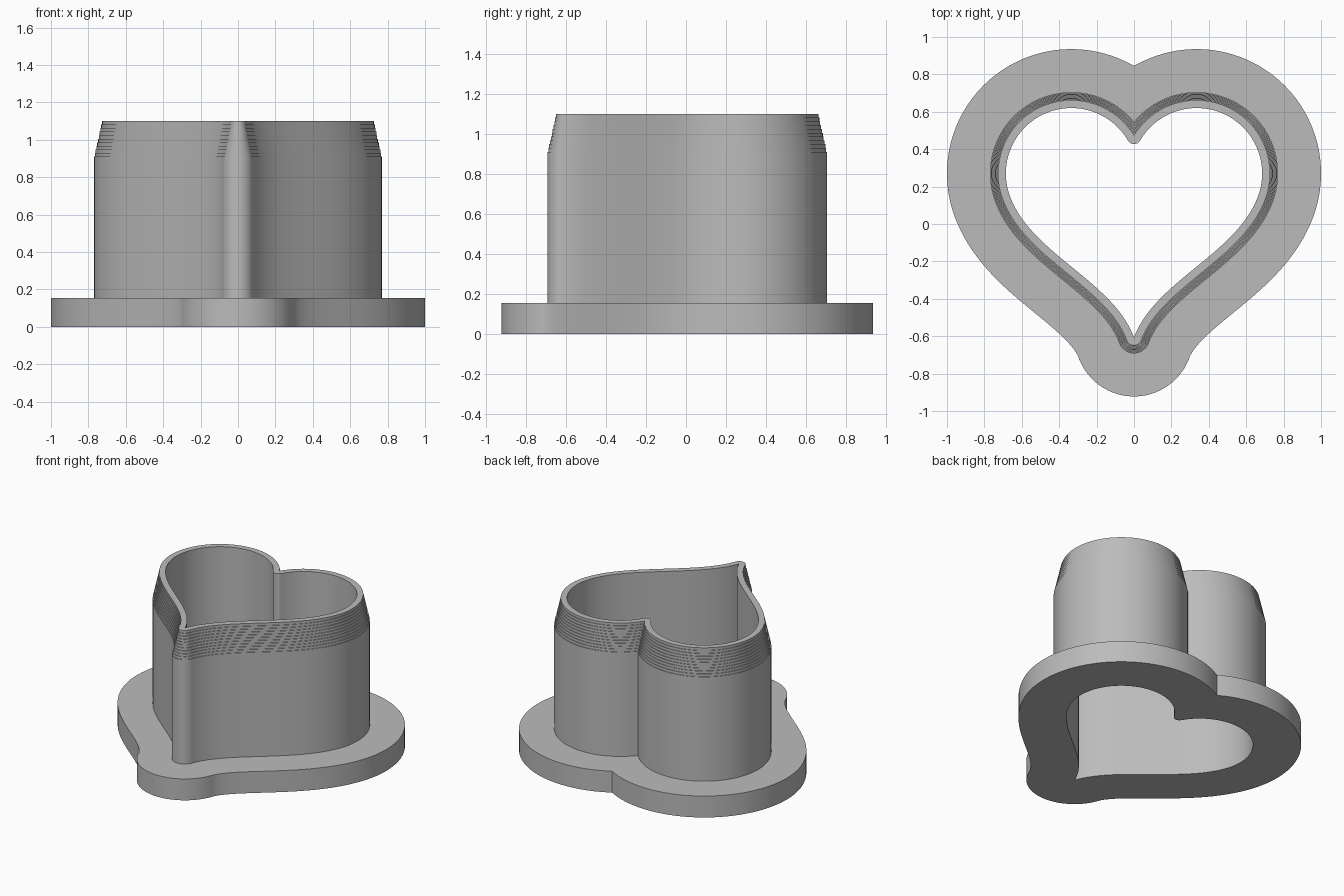
import bpy, bmesh, math
from mathutils import Vector
from mathutils.geometry import interpolate_bezier

if "Cube" in bpy.data.objects:
    bpy.data.objects.remove(bpy.data.objects["Cube"])

gray = bpy.data.materials.new("plain gray")
gray.use_nodes = True
COLOUR = (0.5, 0.5, 0.5, 1)
gray.diffuse_color = COLOUR
gray.node_tree.nodes["Principled BSDF"].inputs["Base Color"].default_value = COLOUR

# Key sizes of the heart opening
LOBE, LOBE_R = Vector((0.335, 0.27)), 0.35
NOTCH, TIP = Vector((0, 0.465)), Vector((0, -0.607))
WALL, EDGE, FLANGE = 0.085, 0.042, 0.315
FLANGE_TOP, BEVEL_START, TOP, STEPS = 0.155, 0.91, 1.1, 10


def polar(angle):
    return Vector((math.cos(angle), math.sin(angle)))


def arc(centre, radius, start, end, count, side=1):
    """Points on an arc, each with its outward normal."""
    angles = [start + (end - start) * i / count for i in range(count + 1)]
    return [(centre + polar(a) * radius, polar(a) * side) for a in angles]


def half_heart():
    """Right half of the opening from tip to notch, as (point, normal)."""
    low = math.radians(-20)
    start = LOBE + polar(low) * LOBE_R
    flank = interpolate_bezier(TIP, TIP + Vector((0.112, 0.303)),
                               start + Vector((-0.113, -0.31)), start, 80)
    flank = [p.to_2d() for p in flank]
    points = []
    for i, p in enumerate(flank[:-1]):
        along = (flank[i + 1] - flank[max(i - 1, 0)]).normalized()
        points.append((p, Vector((along.y, -along.x))))
    to_lobe = LOBE - NOTCH
    meet = math.atan2(to_lobe.y, to_lobe.x)
    points += arc(LOBE, LOBE_R, low, meet + math.pi, 70)
    points += arc(NOTCH, to_lobe.length - LOBE_R, meet, -math.pi / 2, 8, -1)[1:]
    # Round join around the tip for the offset outlines
    n = points[0][1]
    return arc(TIP, 0, -math.pi / 2, math.atan2(n.y, n.x), 24) + points


HALF = half_heart()


def outline(offset):
    """Closed heart outline, grown by offset and trimmed where it overlaps."""
    half = []
    for p, n in HALF:
        q = p + n * offset
        clear = all((q - r).length > offset - 0.0008 for r, _ in HALF)
        if q.x > -0.0001 and clear and (not half or (q - half[-1]).length > 0.002):
            half.append(q)
    half[0].x = 0
    # Carry the last stretch on to the centre line
    a, b = half[-2], half[-1]
    if b.x < 0.004:
        b.x = 0
    else:
        half.append(Vector((0, b.y + (b.y - a.y) * b.x / (a.x - b.x))))
    return half + [Vector((-p.x, p.y)) for p in reversed(half[1:-1])]


def sweep(name, section):
    """Carry a stepped cross-section of (offset, height) around the heart."""
    bm = bmesh.new()
    loops = []
    for offset, z in section:
        verts = [bm.verts.new((p.x, p.y, z)) for p in outline(offset)]
        edges = [bm.edges.new((verts[i - 1], verts[i])) for i in range(len(verts))]
        loops.append((offset, verts, edges))
    for (d0, v0, e0), (d1, v1, e1) in zip(loops, loops[1:]):
        if d0 == d1:
            for i in range(len(v0)):
                bm.faces.new((v0[i - 1], v0[i], v1[i], v1[i - 1]))
        else:
            bmesh.ops.triangle_fill(bm, edges=e0 + e1, use_beauty=True)
    bmesh.ops.recalc_face_normals(bm, faces=bm.faces)
    # Open shells: make sure the outermost side faces outward
    widest = max(bm.faces, key=lambda f: f.calc_center_median().x * (abs(f.normal.z) < 0.5))
    if widest.normal.x < 0:
        bmesh.ops.reverse_faces(bm, faces=bm.faces)
    mesh = bpy.data.meshes.new(name)
    bm.to_mesh(mesh)
    bm.free()
    mesh.materials.append(gray)
    obj = bpy.data.objects.new(name, mesh)
    bpy.context.collection.objects.link(obj)
    bpy.ops.object.select_all(action="DESELECT")
    obj.select_set(True)
    bpy.context.view_layer.objects.active = obj
    bpy.ops.object.shade_smooth_by_angle(angle=math.radians(30))


# Flat grip flange around the foot of the wall
sweep("grip_flange", [(WALL, FLANGE_TOP), (FLANGE, FLANGE_TOP), (FLANGE, 0),
                      (0, 0), (0, FLANGE_TOP)])

# Upright wall, thinning in small terraces to the cutting edge
wall = [(WALL, FLANGE_TOP), (WALL, BEVEL_START)]
for i in range(1, STEPS + 1):
    d = WALL + (EDGE - WALL) * i / STEPS
    wall += [(d, wall[-1][1]), (d, BEVEL_START + (TOP - BEVEL_START) * i / STEPS)]
sweep("cutter_wall", wall + [(0, TOP), (0, FLANGE_TOP)])
